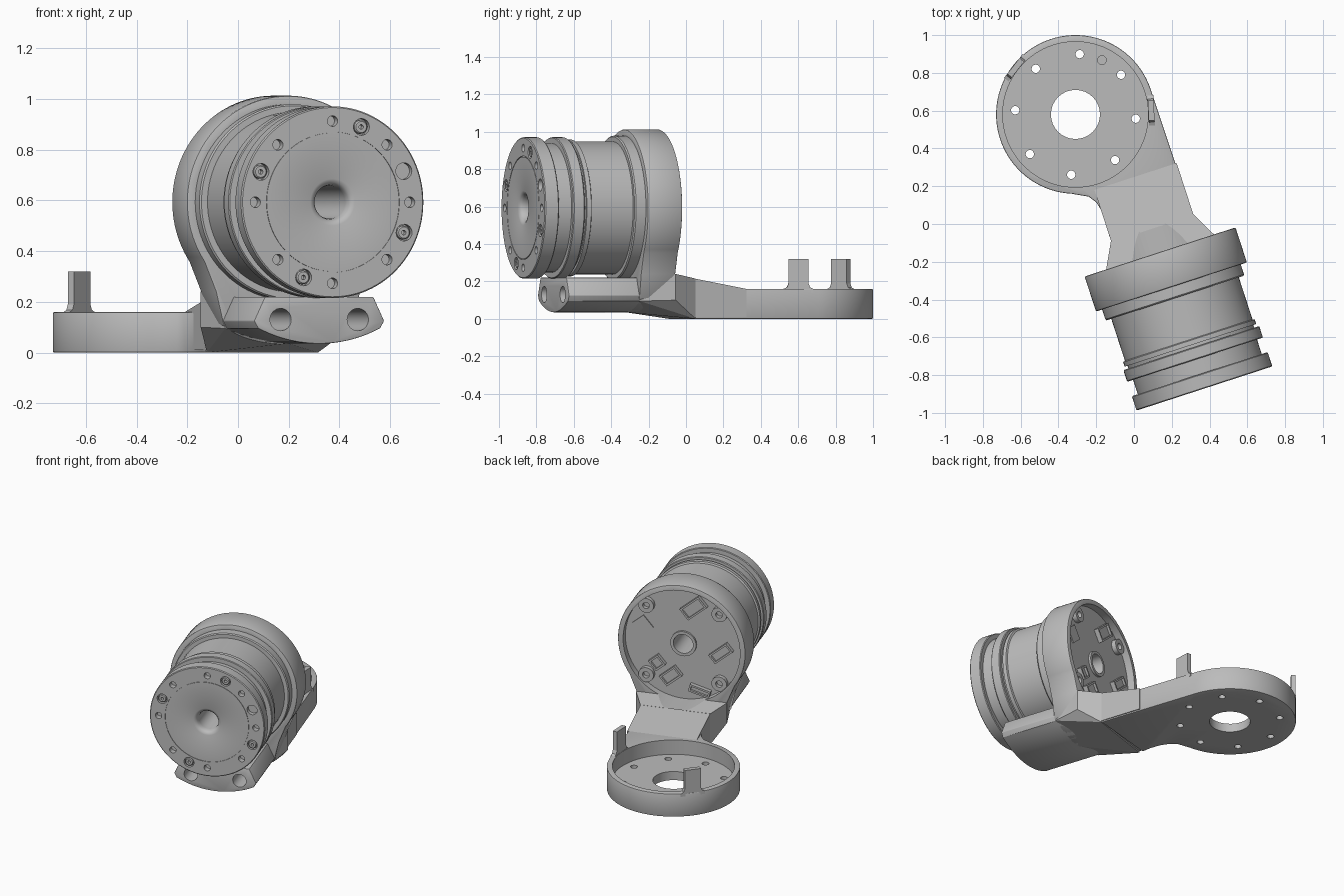
import bpy, bmesh, math
from math import sin, cos, radians, pi
from mathutils import Matrix, Vector

cube = bpy.data.objects.get("Cube")
if cube:
    bpy.data.objects.remove(cube, do_unlink=True)

GREY = (0.5, 0.5, 0.5, 1)
mat = bpy.data.materials.new("plain_grey")
mat.use_nodes = True
mat.diffuse_color = GREY
mat.node_tree.nodes["Principled BSDF"].inputs["Base Color"].default_value = GREY

AXIS_Z = 0.593
# Motor frame: origin at the rear face centre, local -y points forward
MOTOR = Matrix.Translation((0.138, -0.148, AXIS_Z)) @ Matrix.Rotation(radians(18), 4, 'Z')
FOOT = Matrix.Translation((-0.31, 0.58, 0))
WORLD = Matrix()


def activate(ob):
    bpy.ops.object.select_all(action='DESELECT')
    ob.select_set(True)
    bpy.context.view_layer.objects.active = ob


def finish(bm, name, frame, bevel=0):
    bmesh.ops.recalc_face_normals(bm, faces=bm.faces)
    me = bpy.data.meshes.new(name)
    bm.to_mesh(me)
    bm.free()
    me.materials.append(mat)
    ob = bpy.data.objects.new(name, me)
    bpy.context.collection.objects.link(ob)
    ob.matrix_world = frame
    bpy.context.view_layer.update()
    if bevel:
        mod = ob.modifiers.new("edge", 'BEVEL')
        mod.width, mod.segments = bevel, 2
        mod.limit_method, mod.angle_limit = 'ANGLE', radians(50)
        activate(ob)
        bpy.ops.object.modifier_apply(modifier=mod.name)
    return ob


def smooth(ob):
    activate(ob)
    bpy.ops.object.shade_smooth_by_angle(angle=radians(30))


def cut(ob, cutter, keep=False):
    cutter.hide_render = True
    mod = ob.modifiers.new("cut", 'BOOLEAN')
    mod.operation, mod.solver, mod.object = 'DIFFERENCE', 'EXACT', cutter
    activate(ob)
    bpy.ops.object.modifier_apply(modifier=mod.name)
    if not keep:
        bpy.data.objects.remove(cutter, do_unlink=True)


def add_cyl(bm, p, q, r, n=24):
    p, q = Vector(p), Vector(q)
    m = Matrix.Translation((p + q) / 2) @ (q - p).to_track_quat('Z', 'Y').to_matrix().to_4x4()
    bmesh.ops.create_cone(bm, cap_ends=True, segments=n, radius1=r, radius2=r,
                          depth=(q - p).length, matrix=m)


def cylinders(name, frame, specs, n=24):
    bm = bmesh.new()
    for p, q, r in specs:
        add_cyl(bm, p, q, r, n)
    return finish(bm, name, frame)


def prism(name, frame, pts, offset, bevel=0):
    bm = bmesh.new()
    a = [bm.verts.new(p) for p in pts]
    b = [bm.verts.new(Vector(p) + Vector(offset)) for p in pts]
    bm.faces.new(a)
    bm.faces.new(b)
    for i in range(len(a)):
        j = (i + 1) % len(a)
        bm.faces.new((a[i], a[j], b[j], b[i]))
    return finish(bm, name, frame, bevel)


def hull(name, frame, pts):
    bm = bmesh.new()
    for p in pts:
        bm.verts.new(p)
    bmesh.ops.convex_hull(bm, input=bm.verts)
    return finish(bm, name, frame)


def lathe(name, frame, profile, n=96):
    bm = bmesh.new()
    rings = [[bm.verts.new((r * cos(2 * pi * i / n), -t, r * sin(2 * pi * i / n)))
              for i in range(n)] for r, t in profile]
    for k in range(len(rings)):
        a, b = rings[k], rings[(k + 1) % len(rings)]
        for i in range(n):
            j = (i + 1) % n
            bm.faces.new((a[i], a[j], b[j], b[i]))
    return finish(bm, name, frame)


def polar(r, deg):
    return r * cos(radians(deg)), r * sin(radians(deg))


def face_cyl(r, deg, t0, t1, size):
    x, z = polar(r, deg)
    return (x, -t0, z), (x, -t1, z), size


# Motor body with stepped bands, front disc and central bore
motor = lathe("motor_body", MOTOR, [
    (0.065, 0.05), (0.386, 0.05), (0.386, 0.25), (0.38, 0.257), (0.355, 0.257),
    (0.355, 0.49), (0.366, 0.495), (0.366, 0.52), (0.35, 0.52), (0.35, 0.535),
    (0.374, 0.535), (0.378, 0.54), (0.378, 0.595), (0.374, 0.6), (0.345, 0.6),
    (0.345, 0.68), (0.374, 0.68), (0.378, 0.685), (0.378, 0.755), (0.373, 0.76),
    (0.277, 0.76), (0.277, 0.756), (0.273, 0.756), (0.273, 0.76),
    (0.092, 0.76), (0.078, 0.754), (0.069, 0.742), (0.065, 0.72)])
screw_angles = [68 + 90 * i for i in range(4)]
holes = [face_cyl(0.32, 45 * i, 0.72, 0.8, 0.021) for i in range(8)]
holes += [face_cyl(0.32, a, 0.73, 0.8, 0.033) for a in screw_angles + [22.5]]
cut(motor, cylinders("disc_holes", MOTOR, holes))
smooth(motor)

# Disc screws with sockets
for i, a in enumerate(screw_angles):
    x, z = polar(0.32, a)
    smooth(lathe(f"disc_screw_{i + 1}", MOTOR @ Matrix.Translation((x, 0, z)),
                 [(0.009, 0.72), (0.027, 0.72), (0.027, 0.752), (0.022, 0.757), (0.009, 0.757)], 20))

# Rear housing: round shell tapering down into the base
BOTTOM_R = 0.558
bottom = [polar(BOTTOM_R, a) for a in range(-63, -118, -3)]
shell = [polar(0.42, a) for a in range(-35, 216, 3)]
outline = shell + [(-0.3, -0.353), (-0.27, -0.48)] + bottom[::-1] + [(0.27, -0.48), (0.3, -0.353)]
housing = prism("rear_housing", MOTOR, [(x, 0, z) for x, z in outline], (0, -0.195, 0), 0.008)

# Base flare joining housing and arm
flare = hull("base_flare", MOTOR, [
    (s * x, -t, z - AXIS_Z) for s in (-1, 1) for x, t, z in (
        (0.23, -0.135, 0), (0.23, -0.135, 0.215), (0.3, 0, 0.1), (0.3, 0, 0.24),
        (0.26, 0.19, 0.095), (0.26, 0.19, 0.2), (0, 0.19, 0.036))])
recess = cylinders("recess_cutter", MOTOR, [((0, 0.2, 0), (0, -0.3, 0), 0.385)], 96)
cut(housing, recess, keep=True)
cut(flare, recess)
smooth(housing)

# Sloped top of the arm
hull("arm_ramp", MOTOR, [(x, -t, z - AXIS_Z) for x in (-0.229, 0.229) for t, z in (
    (-0.13, 0.01), (-0.13, 0.215), (-0.42, 0.01), (-0.42, 0.16))])

# Foot dish and flat arm in one outline
arc = [polar(0.42, a) for a in range(18, 268, 3)]
arm = [(-0.24, 0.145), (-0.2, 0.115), (-0.165, 0.06), (-0.143, 0), (-0.13, -0.07), (0.31, 0.05)]
pts = [(x - 0.31, y + 0.58, 0) for x, y in arc] + [(x, y, 0) for x, y in arm]
foot = prism("foot_and_arm", WORLD, pts, (0, 0, 0.16), 0.006)
FLOOR = 0.06
cut(foot, cylinders("dish_cutter", FOOT, [((0, 0, FLOOR), (0, 0, 0.3), 0.385)], 96))
bores = [((0, 0, -0.1), (0, 0, 0.2), 0.13)]
for i in range(8):
    x, y = polar(0.32, 45 * i - 4)
    bores.append(((x, y, -0.1), (x, y, 0.2), 0.022))
x, y = polar(0.32, 64)
bores.append(((x, y, FLOOR - 0.02), (x, y, 0.2), 0.023))
cut(foot, cylinders("foot_bores", FOOT, bores, 32))
smooth(foot)

# Upright tabs on the dish wall
half = [(0.08, 0.14), (0.08, 0.16), (0.062, 0.168), (0.053, 0.19), (0.053, 0.32)]
tab = half + [(-x, z) for x, z in half[::-1]]
for name, a in (("left_tab", 3), ("right_tab", 142)):
    prism(name, FOOT @ Matrix.Rotation(radians(a), 4, 'Z'),
          [(0.386, x, z) for x, z in tab], (0.031, 0, 0))

# Clamp block under the motor
block = [(-0.225, -0.373), (-0.27, -0.468)] + bottom[::-1] + [(0.27, -0.468), (0.225, -0.373)]
clamp = prism("clamp_block", MOTOR, [(x, -0.1, z) for x, z in block], (0, -0.49, 0), 0.004)
cut(clamp, cylinders("clamp_holes", MOTOR, [
    ((x, -0.3, -0.463), (x, -0.7, -0.463), 0.044) for x in (-0.16, 0.16)], 32))
smooth(clamp)

# Rear board: corner bosses, collar and connectors
for i, a in enumerate((45, 135, 225, 315)):
    x, z = polar(0.34, a)
    smooth(lathe(f"corner_boss_{i + 1}", MOTOR @ Matrix.Translation((x, 0, z)),
                 [(0.022, 0.06), (0.05, 0.06), (0.05, 0.02), (0.022, 0.02)], 24))
smooth(lathe("bore_collar", MOTOR, [(0.065, 0.06), (0.085, 0.06), (0.085, 0.035), (0.065, 0.035)], 48))

connectors = [(-0.07, 0.26, 0.16, 0.09, 40), (-0.25, -0.03, 0.15, 0.07, 40), (-0.11, -0.31, 0.14, 0.05, -15),
              (0.08, -0.23, 0.13, 0.08, 40), (0.17, -0.15, 0.08, 0.08, 40)]
for i, (x, z, w, h, a) in enumerate(connectors):
    frame = MOTOR @ Matrix.Translation((x, 0, z)) @ Matrix.Rotation(radians(a), 4, 'Y')
    rect = [(-1, -1), (1, -1), (1, 1), (-1, 1)]
    part = prism(f"connector_{i + 1}", frame, [(u * w / 2, -0.055, v * h / 2) for u, v in rect], (0, 0.035, 0))
    cut(part, prism("socket_cutter", frame, [
        (u * (w / 2 - 0.012), -0.035, v * (h / 2 - 0.012)) for u, v in rect], (0, 0.04, 0)))
prism("flat_chip", MOTOR @ Matrix.Translation((0.27, 0, 0.09)) @ Matrix.Rotation(radians(40), 4, 'Y'),
      [(u, -0.055, v) for u, v in ((-0.05, -0.05), (0.05, -0.05), (0.05, 0.05), (-0.05, 0.05))], (0, 0.012, 0))
